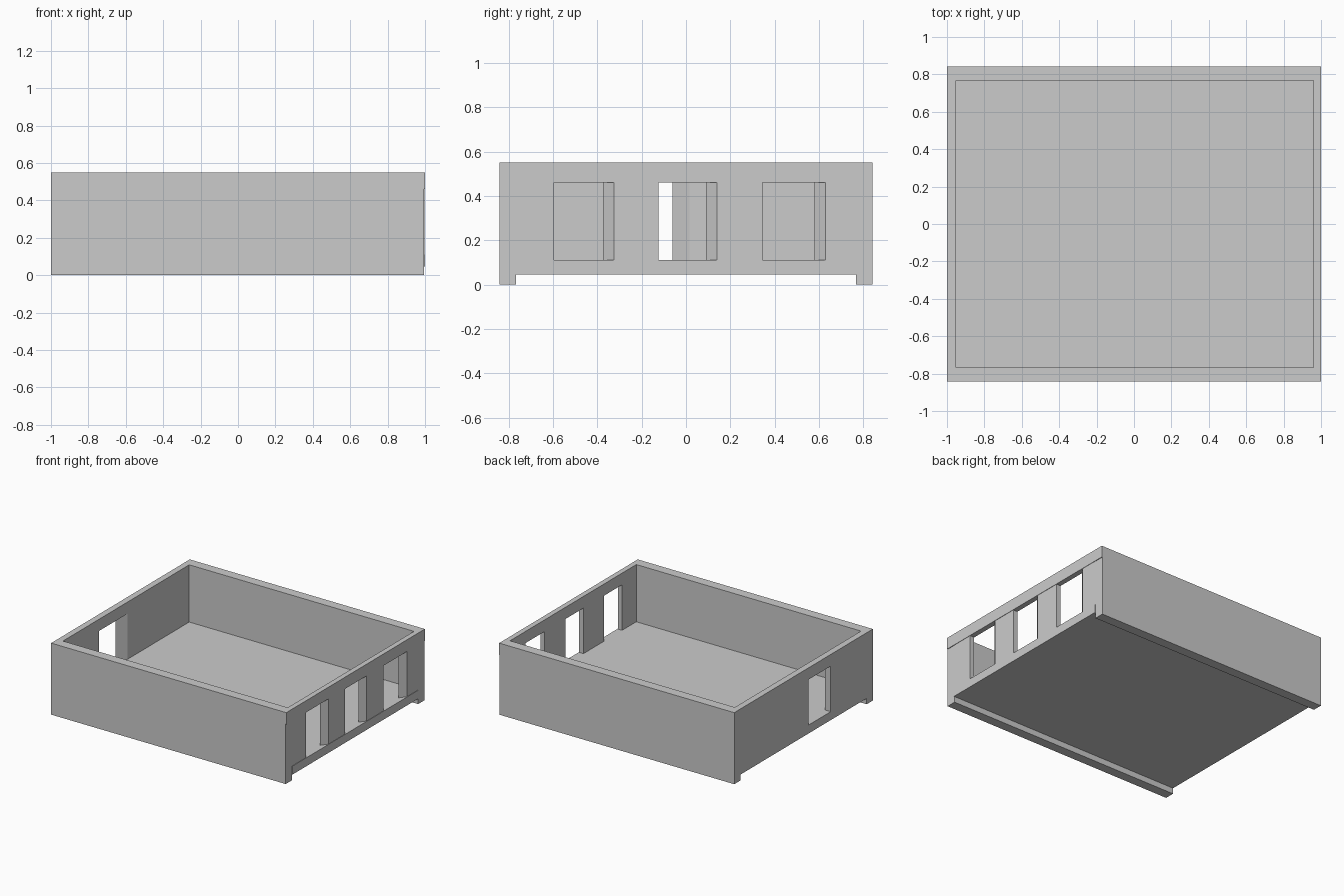
import bpy, bmesh

if "Cube" in bpy.data.objects:
    bpy.data.objects.remove(bpy.data.objects["Cube"])


def prism(name, plan, z0, z1):
    """Extrude a plan outline (x, y) from z0 to z1."""
    bm = bmesh.new()
    base = bm.faces.new([bm.verts.new((x, y, z0)) for x, y in plan])
    top = bmesh.ops.extrude_face_region(bm, geom=[base])["geom"]
    for v in top:
        if isinstance(v, bmesh.types.BMVert):
            v.co.z = z1
    bmesh.ops.recalc_face_normals(bm, faces=bm.faces)
    me = bpy.data.meshes.new(name)
    bm.to_mesh(me)
    bm.free()
    ob = bpy.data.objects.new(name, me)
    bpy.context.collection.objects.link(ob)
    return ob


def rect(x0, x1, y0, y1):
    return [(x0, y0), (x1, y0), (x1, y1), (x0, y1)]


TOP, HEAD, FLOOR, UNDER = 0.55, 0.46, 0.11, 0.045
Y0, Y1 = -0.767, 0.767          # inner faces of the long walls

# Long front and back walls reach the ground as runners
prism("front_wall", rect(-1, 0.995, -0.842, Y0), 0, TOP)
prism("back_wall", rect(-1, 0.995, Y1, 0.842), 0, TOP)

# Raised floor slab
prism("floor", rect(-1, 1, Y0, Y1), UNDER, FLOOR)

# Right wall: three windows, each with one splayed jamb (outer y, inner y)
XI, XO = 0.96, 0.997
starts = [(-0.842, Y0), (-0.325, -0.375), (0.14, 0.09), (0.63, 0.58)]
ends = [-0.595, -0.125, 0.345, Y1]
starts[0] = (Y0, Y0)
for i, ((outer, inner), end) in enumerate(zip(starts, ends)):
    prism(f"right_pier_{i + 1}",
          [(XO, outer), (XO, end), (XI, end), (XI, inner)], FLOOR, HEAD)
prism("right_lintel", rect(XI, 1, -0.842, 0.842), HEAD, TOP)

# Left wall: a single doorway with one splayed jamb
LI = -0.952
prism("left_pier_front", rect(-1, LI, Y0, -0.33), FLOOR, HEAD)
prism("left_pier_back", [(-1, -0.06), (LI, 0.015), (LI, Y1), (-1, Y1)], FLOOR, HEAD)
prism("left_lintel", rect(-1, LI, Y0, Y1), HEAD, TOP)
